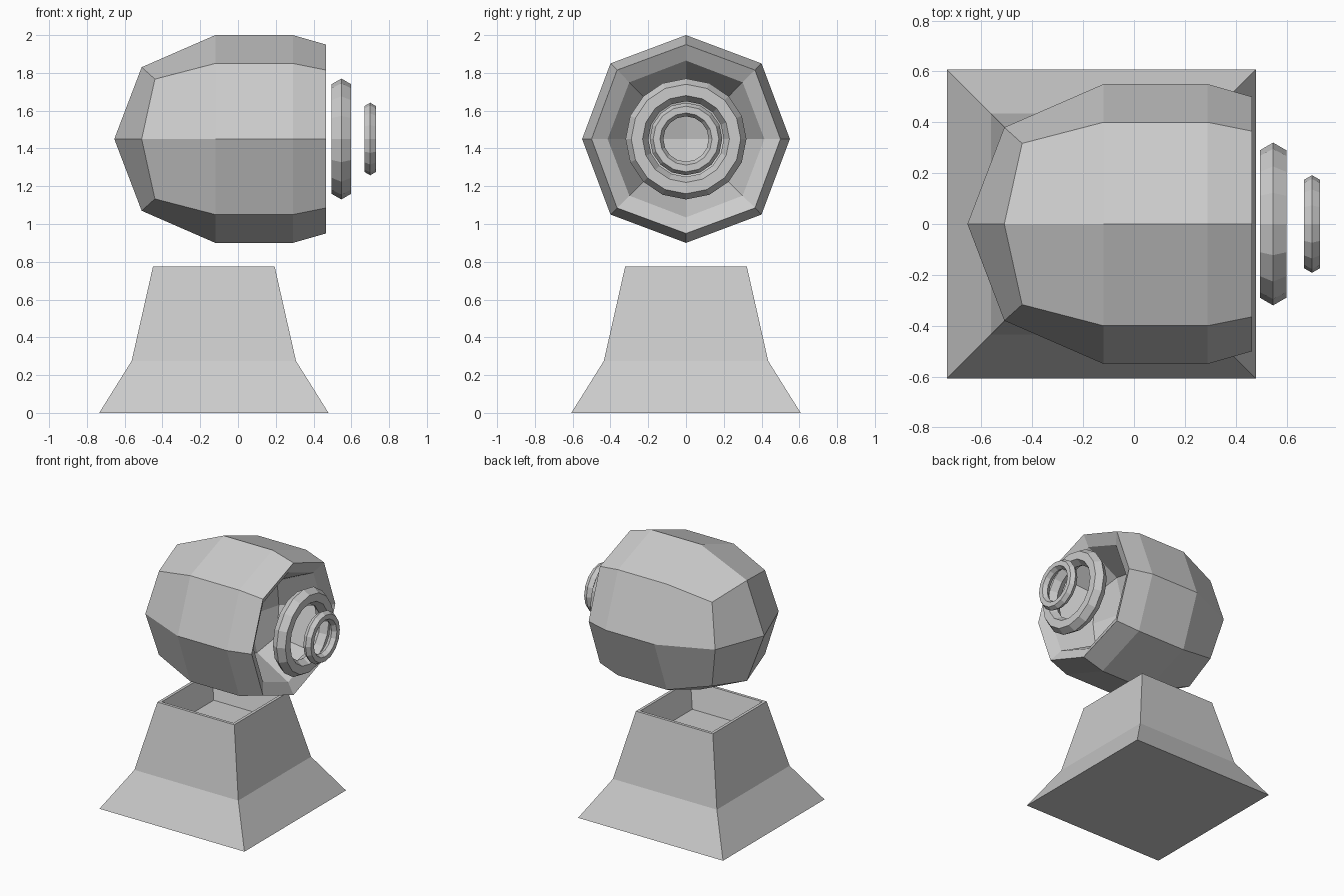
import bpy, bmesh
from math import cos, sin, pi

if "Cube" in bpy.data.objects:
    bpy.data.objects.remove(bpy.data.objects["Cube"])

AXIS_Z = 1.45   # height of the head's axis


def finish(name, bm):
    bmesh.ops.recalc_face_normals(bm, faces=bm.faces)
    mesh = bpy.data.meshes.new(name)
    bm.to_mesh(mesh)
    bm.free()
    obj = bpy.data.objects.new(name, mesh)
    bpy.context.collection.objects.link(obj)
    return obj


def bridge(bm, a, b):
    n = len(a)
    for i in range(n):
        j = (i + 1) % n
        bm.faces.new((a[i], a[j], b[j], b[i]))


# Head: eight-sided shell along x, closed back, hollow front
def octagon(bm, x_mid, r_mid, x_corner, r_corner):
    dirs = [(1, 0), (1, 1), (0, 1), (-1, 1), (-1, 0), (-1, -1), (0, -1), (1, -1)]
    ring = []
    for i, (y, z) in enumerate(dirs):
        x, r = (x_corner, r_corner) if i % 2 else (x_mid, r_mid)
        ring.append(bm.verts.new((x, y * r, AXIS_Z + z * r)))
    return ring


def quad_cap(bm, ring, x):
    centre = bm.verts.new((x, 0, AXIS_Z))
    for i in range(0, 8, 2):
        bm.faces.new((centre, ring[i], ring[i + 1], ring[(i + 2) % 8]))


bm = bmesh.new()
profile = [
    (-0.51, 0.38, -0.44, 0.317),    # back
    (-0.12, 0.55, -0.12, 0.40),
    (0.29, 0.55, 0.29, 0.40),
    (0.465, 0.50, 0.465, 0.365),    # front rim
    (0.42, 0.415, 0.42, 0.30),      # cavity
    (0.16, 0.26, 0.18, 0.21),
]
rings = [octagon(bm, *p) for p in profile]
for a, b in zip(rings, rings[1:]):
    bridge(bm, a, b)
quad_cap(bm, rings[0], -0.655)
quad_cap(bm, rings[-1], 0.09)
finish("head_shell", bm)


# Floating rings: hexagonal section swept round the x axis
def torus(name, x, scale, sides=16, section=6):
    bm = bmesh.new()
    major, minor = 0.26 * scale, 0.06 * scale
    loops = []
    for i in range(sides):
        a = 2 * pi * i / sides
        loop = []
        for k in range(section):
            t = 2 * pi * k / section
            r = major + minor * cos(t)
            loop.append(bm.verts.new((x + minor * sin(t), r * cos(a), AXIS_Z + r * sin(a))))
        loops.append(loop)
    for i in range(sides):
        bridge(bm, loops[i], loops[(i + 1) % sides])
    finish(name, bm)


torus("large_ring", 0.547, 1.0)
torus("small_ring", 0.70, 0.6)

# Base: flared square pedestal with a recessed top
bm = bmesh.new()
levels = [(0.607, 0), (0.435, 0.275), (0.322, 0.775), (0.30, 0.775), (0.25, 0.59)]
squares = [[bm.verts.new((-0.128 + sx * h, sy * h, z))
            for sx, sy in ((-1, -1), (1, -1), (1, 1), (-1, 1))] for h, z in levels]
for a, b in zip(squares, squares[1:]):
    bridge(bm, a, b)
bm.faces.new(squares[0])
bm.faces.new(squares[-1])
finish("pedestal", bm)
